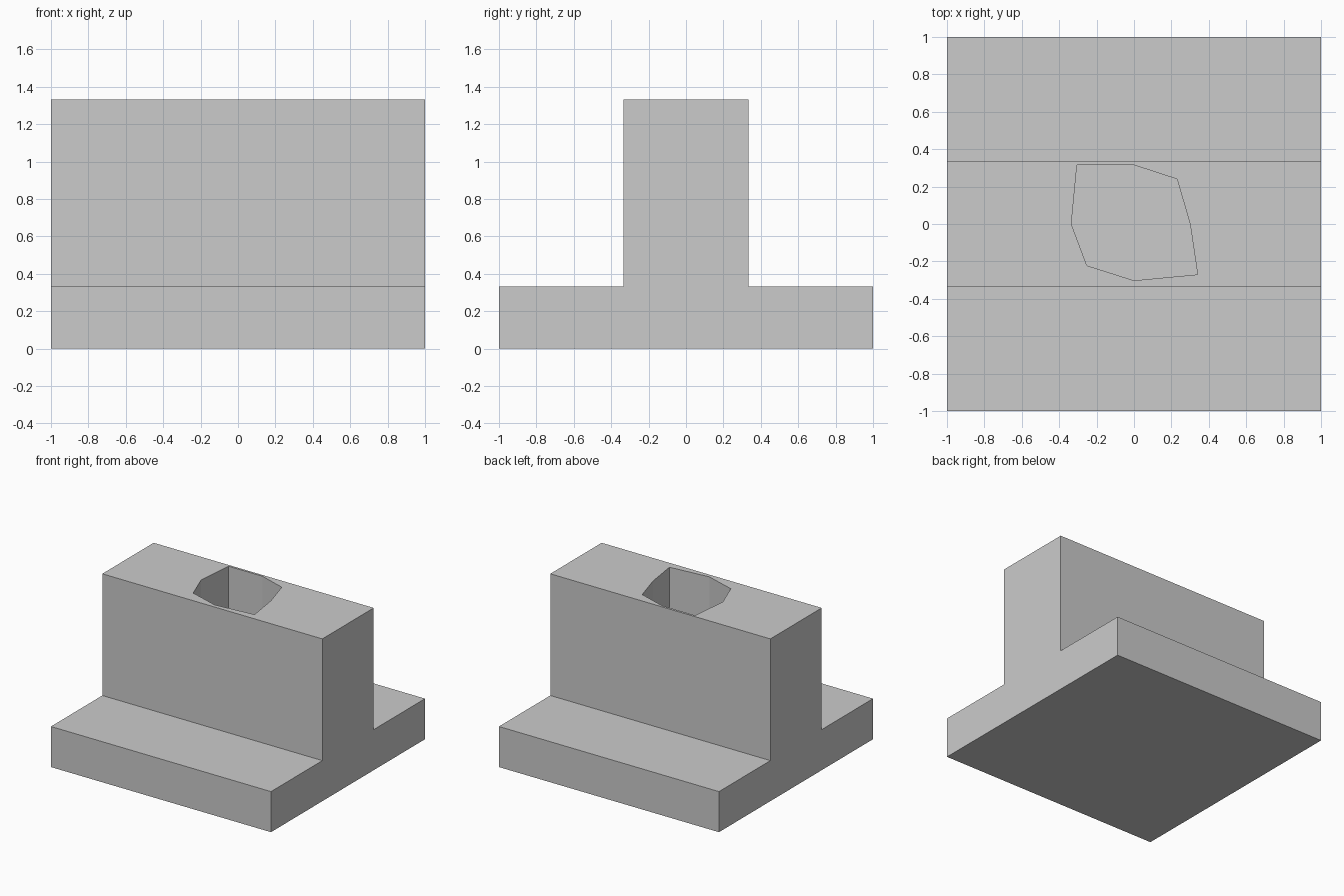
import bpy, bmesh
from mathutils import Vector

if "Cube" in bpy.data.objects:
    bpy.data.objects.remove(bpy.data.objects["Cube"])


def prism(name, outline, direction):
    """Extrude a closed outline along a direction into a flat-shaded solid."""
    bm = bmesh.new()
    face = bm.faces.new([bm.verts.new(p) for p in outline])
    ext = bmesh.ops.extrude_face_region(bm, geom=[face], use_keep_orig=True)
    moved = [g for g in ext["geom"] if isinstance(g, bmesh.types.BMVert)]
    bmesh.ops.translate(bm, verts=moved, vec=Vector(direction))
    bmesh.ops.recalc_face_normals(bm, faces=bm.faces[:])
    mesh = bpy.data.meshes.new(name)
    bm.to_mesh(mesh)
    bm.free()
    obj = bpy.data.objects.new(name, mesh)
    bpy.context.collection.objects.link(obj)
    return obj


T = 1 / 3          # base thickness and half width of the upright
TOP = 1 + T

# Base and upright: one stepped profile, mirrored in y, run along x
half = [(1, 0), (1, T), (T, T), (T, TOP)]
profile = half + [(-y, z) for y, z in reversed(half)]
block = prism("stepped_block", [(-1, y, z) for y, z in profile], (2, 0, 0))

# Irregular eight-sided pocket, open at the top and ending at the base
rim = [(-0.305, 0.315), (0, 0.315), (0.23, 0.24), (0.30, 0),
       (0.34, -0.27), (0, -0.302), (-0.252, -0.222), (-0.335, 0)]
cutter = prism("pocket_cutter", [(x, y, T) for x, y in rim], (0, 0, 1.2))
cutter.hide_render = True

cut = block.modifiers.new("pocket", "BOOLEAN")
cut.operation = "DIFFERENCE"
cut.solver = "EXACT"
cut.object = cutter
bpy.context.view_layer.objects.active = block
bpy.ops.object.modifier_apply(modifier=cut.name)
bpy.data.objects.remove(cutter)
